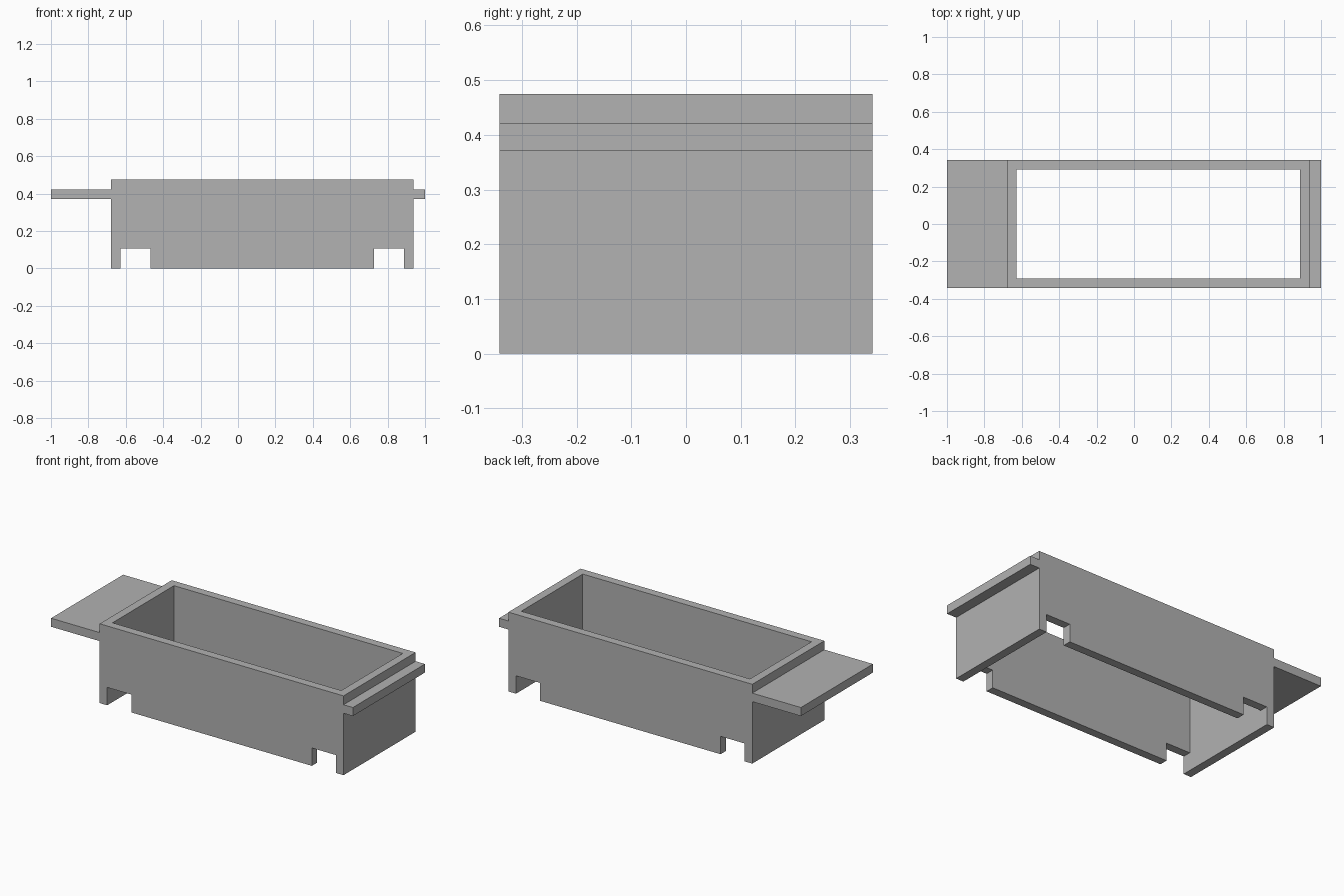
import bpy
import bmesh
from mathutils import Vector

default = bpy.data.objects.get("Cube")
if default:
    bpy.data.objects.remove(default, do_unlink=True)

grey = bpy.data.materials.new("plain grey")
grey.use_nodes = True
colour = (0.445, 0.445, 0.445, 1.0)
grey.diffuse_color = colour
grey.node_tree.nodes["Principled BSDF"].inputs["Base Color"].default_value = colour

# Main dimensions
LEFT, RIGHT = -0.678, 0.938              # outer ends of the box
IN_LEFT, IN_RIGHT = -0.628, 0.888        # inner ends of the box
HALF_Y, IN_Y = 0.341, 0.291              # outer and inner half depth
TOP, SHELF_TOP, SHELF_LOW = 0.475, 0.422, 0.371
NOTCH_W, NOTCH_H = 0.16, 0.107


def extrude_profile(name, points, half_depth):
    """Extrude an x-z outline symmetrically along y."""
    bm = bmesh.new()
    face = bm.faces.new([bm.verts.new((x, -half_depth, z)) for x, z in points])
    result = bmesh.ops.extrude_face_region(bm, geom=[face])
    moved = [v for v in result["geom"] if isinstance(v, bmesh.types.BMVert)]
    for v in moved:
        v.co = Vector((v.co.x, half_depth, v.co.z))
    bmesh.ops.recalc_face_normals(bm, faces=bm.faces)
    mesh = bpy.data.meshes.new(name)
    bm.to_mesh(mesh)
    bm.free()
    mesh.materials.append(grey)
    obj = bpy.data.objects.new(name, mesh)
    bpy.context.scene.collection.objects.link(obj)
    return obj


# Outline of the box with its two end shelves and bottom notches
outline = [
    (LEFT, 0), (IN_LEFT, 0), (IN_LEFT, NOTCH_H),
    (IN_LEFT + NOTCH_W, NOTCH_H), (IN_LEFT + NOTCH_W, 0),
    (IN_RIGHT - NOTCH_W, 0), (IN_RIGHT - NOTCH_W, NOTCH_H),
    (IN_RIGHT, NOTCH_H), (IN_RIGHT, 0), (RIGHT, 0),
    (RIGHT, SHELF_LOW), (1, SHELF_LOW), (1, SHELF_TOP), (RIGHT, SHELF_TOP),
    (RIGHT, TOP), (LEFT, TOP),
    (LEFT, SHELF_TOP), (-1, SHELF_TOP), (-1, SHELF_LOW), (LEFT, SHELF_LOW),
]
frame = extrude_profile("open_box_with_shelves", outline, HALF_Y)

# Rectangular opening through the whole height
cutter = extrude_profile(
    "opening_cutter",
    [(IN_LEFT, -0.2), (IN_RIGHT, -0.2), (IN_RIGHT, 0.7), (IN_LEFT, 0.7)],
    IN_Y,
)
cutter.hide_render = True
cutter.display_type = 'WIRE'
cut = frame.modifiers.new("opening", 'BOOLEAN')
cut.operation = 'DIFFERENCE'
cut.solver = 'EXACT'
cut.object = cutter

# Bake the cut and discard the helper
bpy.context.view_layer.objects.active = frame
frame.select_set(True)
bpy.ops.object.modifier_apply(modifier=cut.name)
bpy.data.objects.remove(cutter, do_unlink=True)
